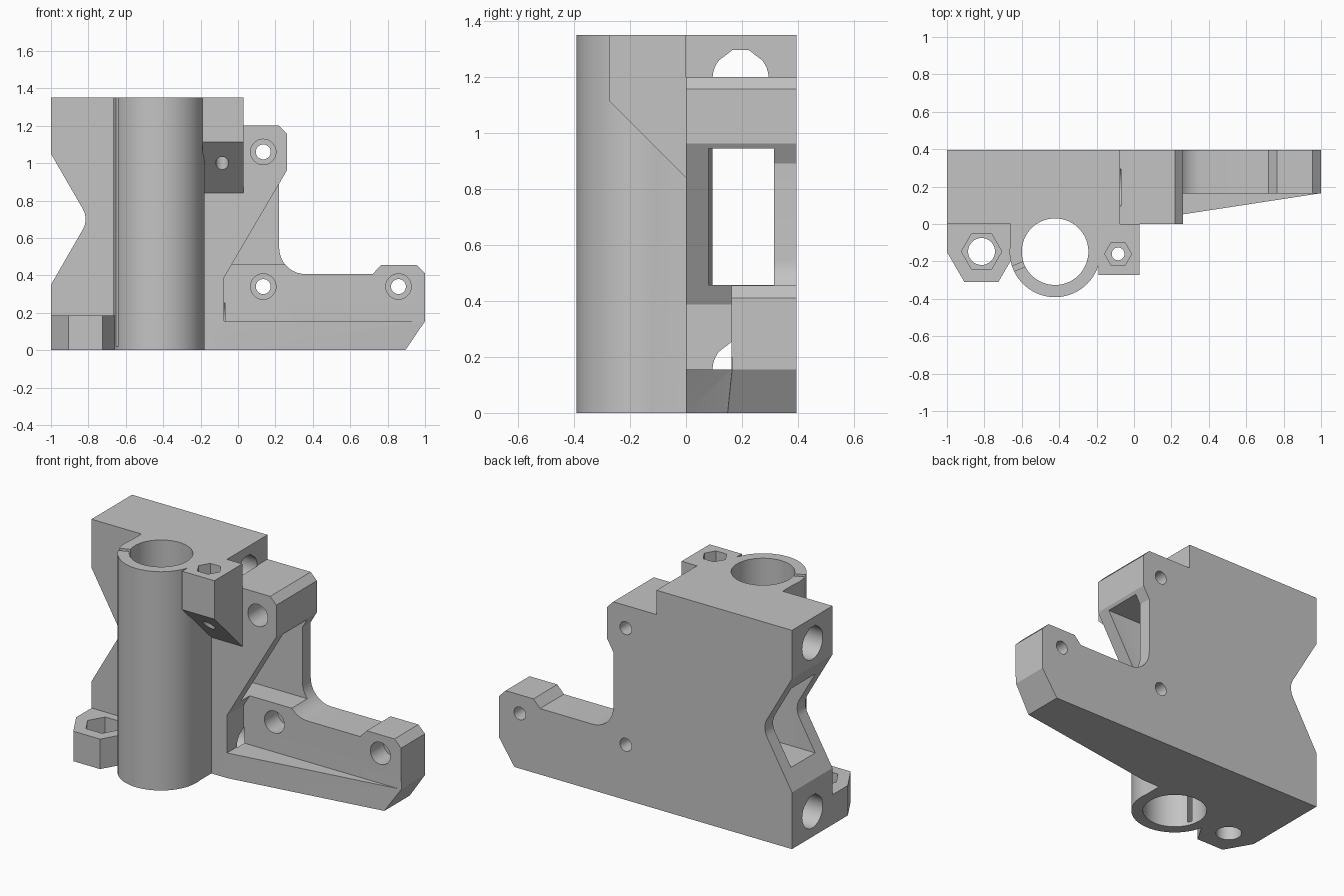
import bpy, bmesh, math

cube = bpy.data.objects.get("Cube")
if cube:
    bpy.data.objects.remove(cube, do_unlink=True)

grey = bpy.data.materials.new("plain_grey")
grey.use_nodes = True
colour = (0.55, 0.55, 0.55, 1)
grey.diffuse_color = colour
grey.node_tree.nodes["Principled BSDF"].inputs["Base Color"].default_value = colour


def arc(cu, cv, r, start, end, n):
    angles = [math.radians(start + (end - start) * i / n) for i in range(n + 1)]
    return [(cu + r * math.cos(a), cv + r * math.sin(a)) for a in angles]


def circle(cu, cv, r, n=64):
    return arc(cu, cv, r, 0, 360, n)[:-1]


def prism(name, profile, axis, lo, hi):
    """Extrude a 2D profile along an axis; x uses (y, z), y uses (x, z), z uses (x, y)."""
    place = {"x": lambda u, v, w: (w, u, v),
             "y": lambda u, v, w: (u, w, v),
             "z": lambda u, v, w: (u, v, w)}[axis]
    bm = bmesh.new()
    low = [bm.verts.new(place(u, v, lo)) for u, v in profile]
    high = [bm.verts.new(place(u, v, hi)) for u, v in profile]
    bm.faces.new(low)
    bm.faces.new(high)
    for i in range(len(low)):
        j = (i + 1) % len(low)
        bm.faces.new((low[i], low[j], high[j], high[i]))
    bmesh.ops.recalc_face_normals(bm, faces=bm.faces)
    mesh = bpy.data.meshes.new(name)
    bm.to_mesh(mesh)
    bm.free()
    mesh.materials.append(grey)
    obj = bpy.data.objects.new(name, mesh)
    bpy.context.collection.objects.link(obj)
    return obj


def rect(u0, v0, u1, v1):
    return [(u0, v0), (u1, v0), (u1, v1), (u0, v1)]


def combine(target, tool, operation):
    tool.hide_render = True
    mod = target.modifiers.new("combine", "BOOLEAN")
    mod.operation = operation
    mod.solver = "EXACT"
    mod.object = tool
    bpy.context.view_layer.objects.active = target
    bpy.ops.object.modifier_apply(modifier=mod.name)
    bpy.data.objects.remove(tool, do_unlink=True)


def add(*args):
    combine(body, prism(*args), "UNION")


def cut(*args):
    combine(body, prism(*args), "DIFFERENCE")


# Main plate with side notch, stepped top and long arm
step_x, back = -0.075, 0.395
outline = [(-1, 0), (0.895, 0), (1, 0.155), (1, 0.41), (0.955, 0.455),
           (0.765, 0.455), (0.72, 0.407)]
outline += arc(0.36, 0.547, 0.14, 270, 180, 10)
outline += [(0.22, 0.89), (0.262, 0.962), (0.262, 1.157), (0.22, 1.2),
            (step_x, 1.2), (step_x, 1.35), (-1, 1.35), (-1, 1.05)]
outline += arc(-0.925, 0.7, 0.11, 30, -30, 8) + [(-1, 0.35)]
body = prism("bracket_body", outline, "y", 0, back)

# Front pocket above the tapered ledge
cut("pocket", [(step_x, 0.155), (1.1, 0.155), (1.1, 0.962), (0.262, 0.962),
               (step_x, 0.387)], "y", -0.1, 0.162)
cut("ledge_taper", [(step_x, 0), (step_x, -0.1), (1.1, -0.1), (1.1, 0.18)],
    "z", -0.1, 0.2)

# Rectangular channel through the whole width
cut("channel", rect(0.08, 0.457, 0.315, 0.944), "x", -1.1, 1.1)

# Cross rod holes with truncated teardrop tops
for z in (0.155, 1.195):
    cut("rod_hole", arc(0.195, z, 0.1, 140, 400, 40) + [(0.225, z + 0.1), (0.165, z + 0.1)],
        "x", -1.1, step_x + 0.005)

# Vertical tube, web and clamp lugs
tx, ty = -0.422, -0.148
add("tube", circle(tx, ty, 0.243, 96), "z", 0, 1.35)
add("tube_web", rect(-0.66, ty, -0.182, 0.02), "z", 0, 1.35)
add("nut_lug", [(-1, 0), (-1, -0.15), (-0.907, -0.31), (-0.725, -0.31),
                (-0.655, -0.19), (-0.655, 0)], "z", 0, 0.185)
add("clamp_lug", [(0, 0.84), (0, 1.35), (-0.273, 1.35), (-0.273, 1.113)],
    "x", -0.19, 0.03)

# Tube bore and its thin slit
cut("bore", circle(tx, ty, 0.178, 96), "z", -0.1, 1.5)
slit_angle = math.radians(202)
c, s = math.cos(slit_angle), math.sin(slit_angle)
cut("slit", [(tx + c * r - s * w, ty + s * r + c * w)
             for r, w in rect(0.1, -0.014, 0.275, 0.014)], "z", 0.02, 1.5)

# Nut traps and their bolt holes
for x, y, hole, nut, floor, top in ((-0.815, -0.147, 0.072, 0.108, 0.09, 0.25),
                                    (-0.085, -0.16, 0.034, 0.072, 1.24, 1.5)):
    cut("nut_trap", circle(x, y, nut, 6), "z", floor, top)
    cut("bolt_hole", circle(x, y, hole, 40), "z", -0.1 if floor < 1 else 0.8, top)

# Counterbored mounting holes
for x, z in ((0.135, 1.06), (0.135, 0.34), (0.858, 0.34)):
    cut("screw_hole", circle(x, z, 0.04, 40), "y", -0.1, 0.5)
    cut("counterbore", circle(x, z, 0.068, 40), "y", -0.1, 0.29)

# Smooth round surfaces, crisp edges
bpy.ops.object.select_all(action="DESELECT")
body.select_set(True)
bpy.context.view_layer.objects.active = body
bpy.ops.object.shade_smooth_by_angle(angle=math.radians(25))
